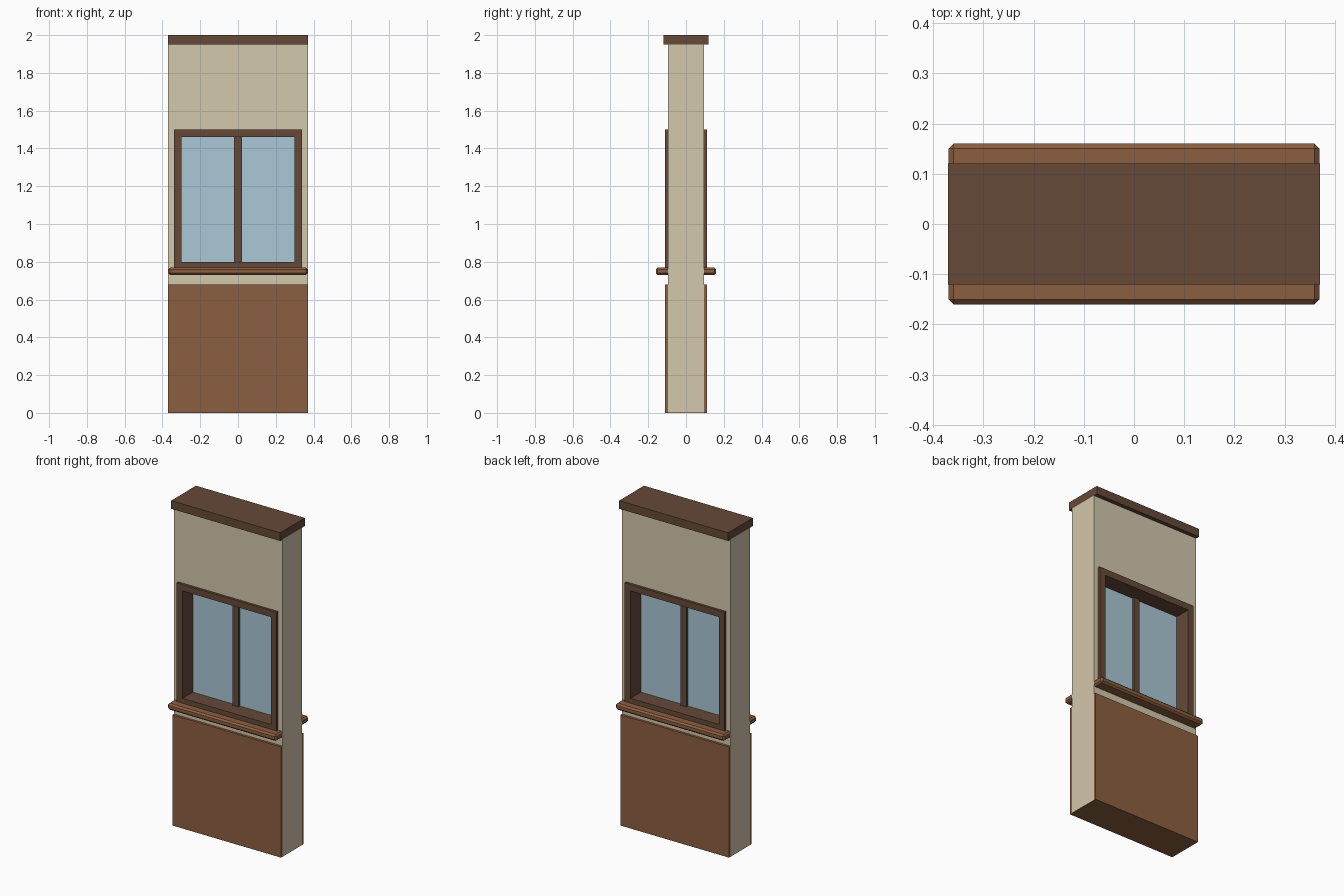
import bpy, bmesh

if "Cube" in bpy.data.objects:
    bpy.data.objects.remove(bpy.data.objects["Cube"])


def material(name, rgb):
    # display colour converted to linear
    m = bpy.data.materials.new(name)
    m.diffuse_color = [((c / 255 + 0.055) / 1.055) ** 2.4 for c in rgb] + [1]
    m.use_nodes = True
    m.node_tree.nodes["Principled BSDF"].inputs["Base Color"].default_value = m.diffuse_color
    return m


PLASTER = material("plaster", (212, 200, 173))
DARK_WOOD = material("dark_wood", (102, 73, 56))
WOOD = material("wood", (140, 95, 65))
GLASS = material("glass", (170, 200, 215))


def finish(bm, name, mat):
    bmesh.ops.recalc_face_normals(bm, faces=bm.faces)
    mesh = bpy.data.meshes.new(name)
    bm.to_mesh(mesh)
    bm.free()
    mesh.materials.append(mat)
    ob = bpy.data.objects.new(name, mesh)
    bpy.context.collection.objects.link(ob)
    return ob


def box(name, half_x, half_y, z0, z1, mat, chamfer=0):
    bm = bmesh.new()
    bmesh.ops.create_cube(bm, size=1)
    for v in bm.verts:
        v.co.x *= 2 * half_x
        v.co.y *= 2 * half_y
        v.co.z = z0 + (v.co.z + 0.5) * (z1 - z0)
    if chamfer:
        bmesh.ops.bevel(bm, geom=bm.edges[:], offset=chamfer, segments=1,
                        affect='EDGES')
    return finish(bm, name, mat)


def rect_ring(name, outer, inner, half_y, mat):
    # outer and inner are (half width, bottom, top)
    bm = bmesh.new()
    loops = []
    for (w, z0, z1), y in ((outer, -half_y), (outer, half_y),
                           (inner, half_y), (inner, -half_y)):
        loops.append([bm.verts.new((x, y, z)) for x, z in
                      ((-w, z0), (w, z0), (w, z1), (-w, z1))])
    for k in range(4):
        a, b = loops[k], loops[(k + 1) % 4]
        for i in range(4):
            j = (i + 1) % 4
            bm.faces.new((a[i], a[j], b[j], b[i]))
    return finish(bm, name, mat)


# Wall with window opening, lined by the frame
rect_ring("wall", (0.37, 0.002, 1.95), (0.32, 0.78, 1.48), 0.095, PLASTER)
rect_ring("window_frame", (0.34, 0.76, 1.50), (0.30, 0.80, 1.46), 0.11, DARK_WOOD)

# Glazing and centre bar
box("window_glass", 0.302, 0.01, 0.798, 1.462, GLASS)
box("window_mullion", 0.02, 0.025, 0.798, 1.462, DARK_WOOD)

# Lower panelling, sill and cap pass through the wall to both faces
box("wainscot", 0.3695, 0.11, 0, 0.68, WOOD)
box("sill", 0.3695, 0.16, 0.73, 0.77, WOOD, chamfer=0.01)
box("top_cap", 0.37, 0.12, 1.95, 2.0, DARK_WOOD)
